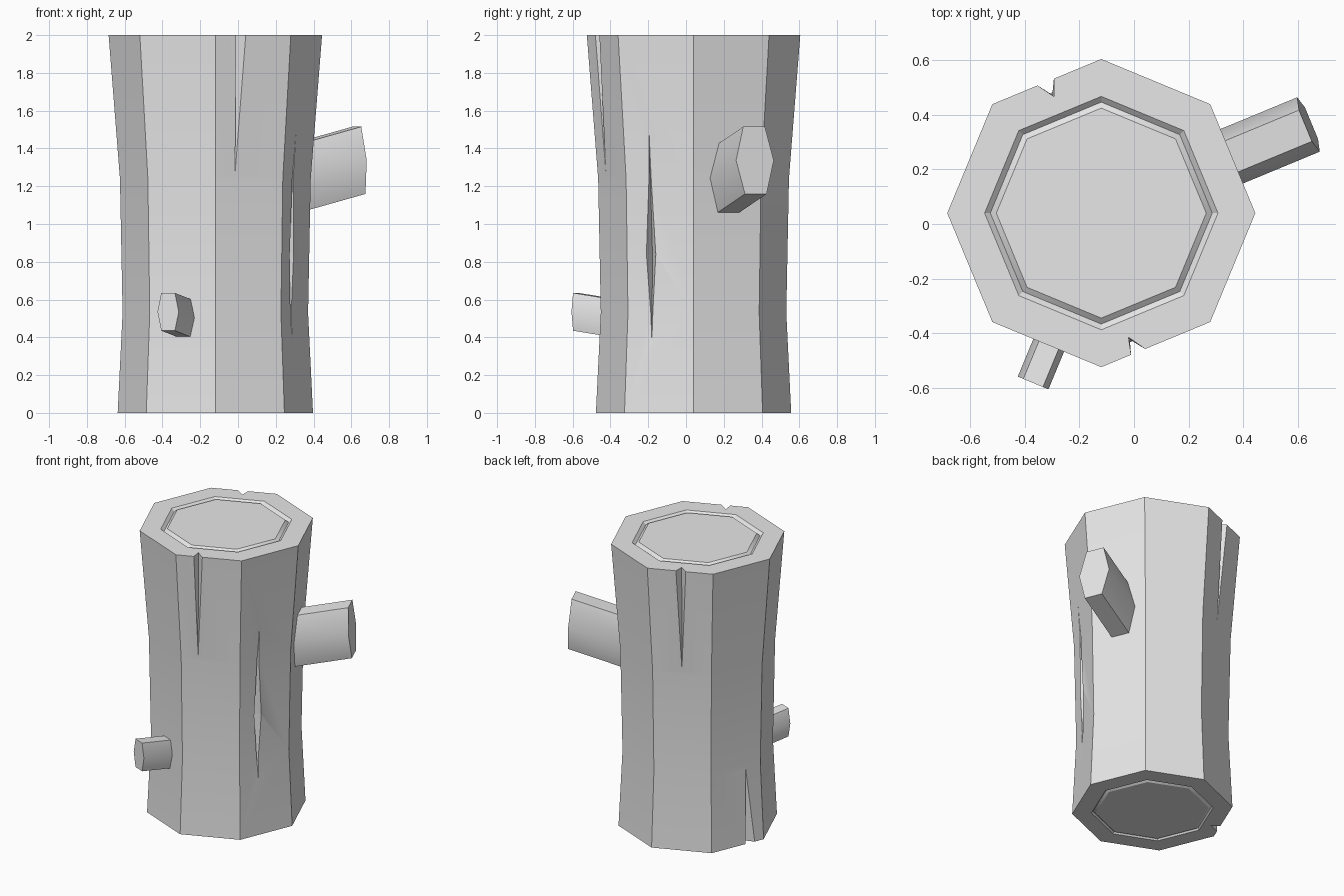
import bpy, bmesh, math
from mathutils import Vector

cube = bpy.data.objects.get("Cube")
if cube:
    bpy.data.objects.remove(cube, do_unlink=True)

AXIS = Vector((-0.12, 0.04, 0))
BARK = [(0.517, 0), (0.491, 0.53), (0.505, 1.24), (0.565, 2)]   # radius, height

grey = bpy.data.materials.new("plain_grey")
grey.use_nodes = True
grey.diffuse_color = (0.8, 0.8, 0.8, 1)
grey.node_tree.nodes["Principled BSDF"].inputs["Base Color"].default_value = (0.8, 0.8, 0.8, 1)


def make_object(name, bm):
    bmesh.ops.recalc_face_normals(bm, faces=bm.faces)
    mesh = bpy.data.meshes.new(name)
    bm.to_mesh(mesh)
    bm.free()
    mesh.materials.append(grey)
    obj = bpy.data.objects.new(name, mesh)
    bpy.context.collection.objects.link(obj)
    return obj


def activate(obj):
    bpy.ops.object.select_all(action='DESELECT')
    obj.select_set(True)
    bpy.context.view_layer.objects.active = obj


def smooth(obj):
    activate(obj)
    bpy.ops.object.shade_smooth_by_angle(angle=math.radians(30))


def loft(name, rings):
    """Bridge equal rings of points and cap both ends."""
    bm = bmesh.new()
    loops = [[bm.verts.new(p) for p in ring] for ring in rings]
    n = len(loops[0])
    for a, b in zip(loops, loops[1:]):
        for i in range(n):
            j = (i + 1) % n
            bm.faces.new((a[i], a[j], b[j], b[i]))
    bm.faces.new(loops[0])
    bm.faces.new(loops[-1])
    return make_object(name, bm)


def octagon(r, z):
    return [AXIS + Vector((r * math.cos(k * math.pi / 4), r * math.sin(k * math.pi / 4), z))
            for k in range(8)]


# Eight-sided trunk with a shallow ring groove in each cut end
bottom_groove = [(0.365, 0), (0.383, 0.012), (0.393, 0)]
top_groove = [(0.428, 2), (0.407, 1.982), (0.385, 2)]
trunk = loft("trunk", [octagon(r, z) for r, z in bottom_groove + BARK + top_groove])


def panel_point(angle, along, z, depth=0.0):
    """Point on a bark panel, sunk by depth."""
    for (r0, z0), (r1, z1) in zip(BARK, BARK[1:]):
        if z <= z1:
            break
    apothem = (r0 + (r1 - r0) * (z - z0) / (z1 - z0)) * math.cos(math.pi / 8)
    a = math.radians(angle)
    n = Vector((math.cos(a), math.sin(a), 0))
    t = Vector((-n.y, n.x, 0))
    return AXIS + n * (apothem - depth) + t * along + Vector((0, 0, z))


def cut_crack(angle, mouth, inner, overshoot=0.0):
    """Wedge cut: mouth points (along, z) on the bark, one inner point."""
    pts = [panel_point(angle, *m) for m in mouth]
    pts += [panel_point(angle, *m, -0.1) for m in mouth]
    pts.append(panel_point(angle, *inner))
    if overshoot:
        pts += [p + Vector((0, 0, overshoot)) for p in pts if abs(p.z - inner[1]) < 1e-4]
    bm = bmesh.new()
    for p in pts:
        bm.verts.new(p)
    hull = bmesh.ops.convex_hull(bm, input=bm.verts)
    junk = {g for g in hull["geom_interior"] + hull["geom_unused"]
            if isinstance(g, bmesh.types.BMVert)}
    bmesh.ops.delete(bm, geom=list(junk), context='VERTS')
    cutter = make_object("crack_cutter", bm)
    cutter.hide_render = True
    mod = trunk.modifiers.new("crack", 'BOOLEAN')
    mod.operation = 'DIFFERENCE'
    mod.solver = 'EXACT'
    mod.object = cutter
    activate(trunk)
    bpy.ops.object.modifier_apply(modifier=mod.name)
    bpy.data.objects.remove(cutter, do_unlink=True)


# Cracks: front rim, back rim, right side, back foot
cut_crack(-67.5, [(-0.098, 2), (-0.042, 2), (-0.081, 1.27)], (-0.082, 2, 0.063), 0.05)
cut_crack(112.5, [(-0.028, 2), (0.037, 2), (0.0, 1.28)], (-0.003, 2, 0.06), 0.05)
cut_crack(-22.5, [(-0.054, 1.48), (-0.080, 0.84), (-0.026, 0.84), (-0.048, 0.38)],
          (-0.07, 0.84, 0.06))
cut_crack(157.5, [(0.06, 0), (0.13, 0), (0.075, 0.53)], (0.075, 0, 0.06), -0.05)
smooth(trunk)


def branch(name, end, angle, slope, half_w, flat, half_h, length, lean=0.0):
    """Six-sided sawn stub running back into the trunk."""
    a = math.radians(angle)
    out = Vector((math.cos(a), math.sin(a), 0))
    side = Vector((-out.y, out.x, 0))
    section = [(half_w, 0), (flat, 1), (-flat, 1), (-half_w, 0), (-flat, -1), (flat, -1)]
    tip = [Vector(end) + side * u + Vector((0, 0, half_h * v)) - out * lean * v
           for u, v in section]
    back = (out + Vector((0, 0, slope))) * length
    smooth(loft(name, [[p - back for p in tip], tip]))


branch("large_branch", (0.64, 0.365, 1.337), 22.5, 0.26, 0.108, 0.062, 0.178, 0.5, 0.012)
branch("small_branch", (-0.37, -0.583, 0.535), 247.5, 0.15, 0.061, 0.039, 0.1, 0.3)
